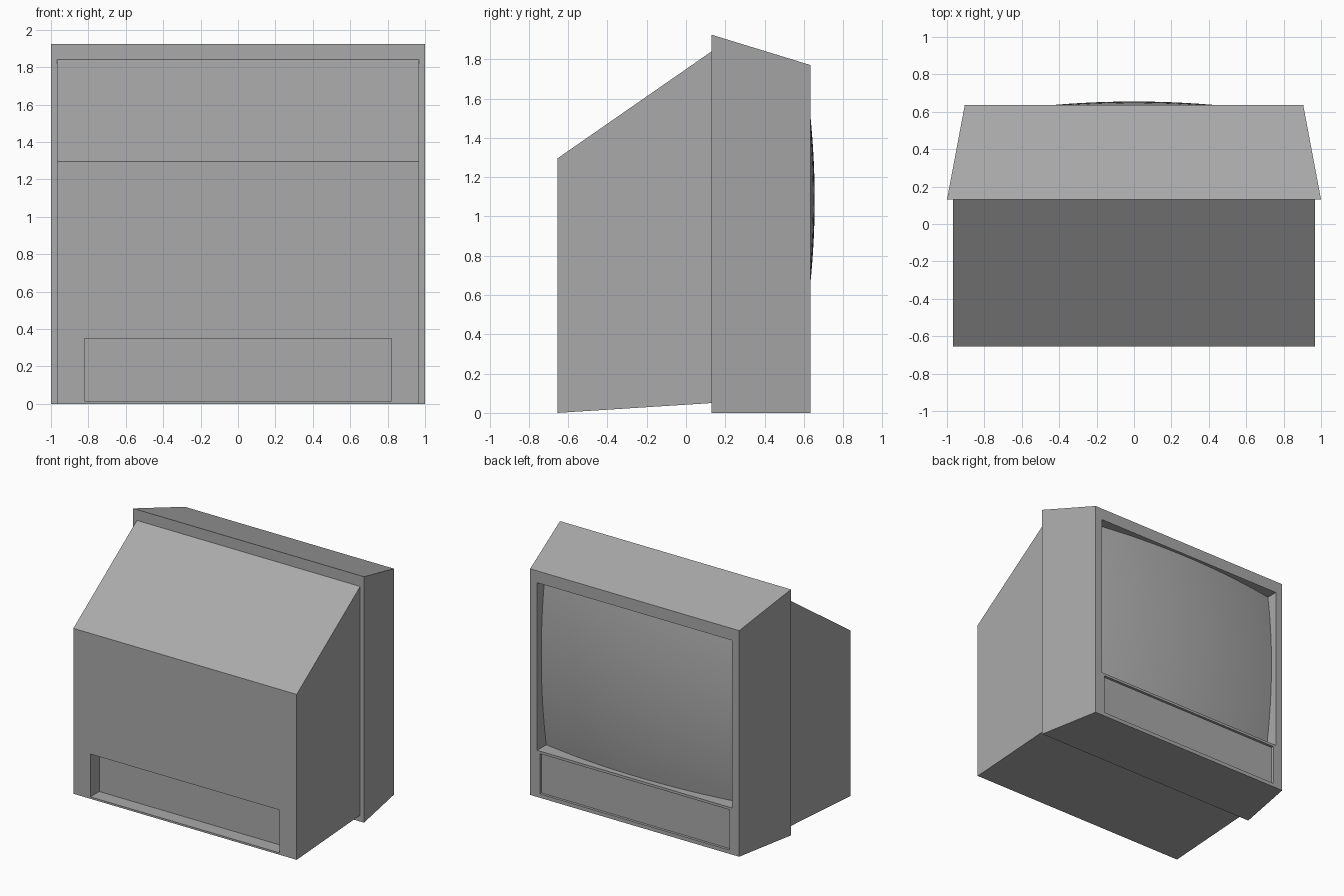
import bpy, bmesh

cube = bpy.data.objects.get("Cube")
if cube:
    bpy.data.objects.remove(cube, do_unlink=True)

# One plain grey for the whole set
grey = bpy.data.materials.new("mid grey")
grey.use_nodes = True
grey.diffuse_color = (0.4, 0.4, 0.4, 1)
bsdf = next(n for n in grey.node_tree.nodes if n.type == 'BSDF_PRINCIPLED')
bsdf.inputs["Base Color"].default_value = (0.4, 0.4, 0.4, 1)


def finish(name, bm):
    mesh = bpy.data.meshes.new(name)
    bm.to_mesh(mesh)
    bm.free()
    mesh.materials.append(grey)
    obj = bpy.data.objects.new(name, mesh)
    bpy.context.collection.objects.link(obj)
    return obj


def loft(name, front, back):
    """Six-sided block between two (half_width, y, z_low, z_high) rectangles."""
    bm = bmesh.new()
    rings = []
    for w, y, lo, hi in (front, back):
        corners = ((-w, lo), (w, lo), (w, hi), (-w, hi))
        rings.append([bm.verts.new((x, y, z)) for x, z in corners])
    a, b = rings
    bm.faces.new(a)
    bm.faces.new(b[::-1])
    for i in range(4):
        j = (i + 1) % 4
        bm.faces.new((a[j], a[i], b[i], b[j]))
    bmesh.ops.recalc_face_normals(bm, faces=bm.faces)
    return finish(name, bm)


def recess(obj, half_width, y0, y1, lo, hi):
    """Cut a rectangular pocket and discard the cutter."""
    cutter = loft("recess_cutter", (half_width, y0, lo, hi), (half_width, y1, lo, hi))
    cutter.hide_render = True
    mod = obj.modifiers.new("recess", 'BOOLEAN')
    mod.operation = 'DIFFERENCE'
    mod.solver = 'EXACT'
    mod.object = cutter
    bpy.context.view_layer.objects.active = obj
    bpy.ops.object.modifier_apply(modifier=mod.name)
    bpy.data.objects.remove(cutter, do_unlink=True)


# Sloping rear cabinet with its connector pocket
cabinet = loft("rear_cabinet", (0.967, -0.655, 0.0, 1.295), (0.967, 0.13, 0.05, 1.84))
recess(cabinet, 0.82, -0.8, -0.545, 0.015, 0.35)

# Tapered screen housing with screen opening and shallow control panel
housing = loft("screen_housing", (1.0, 0.13, 0.0, 1.925), (0.905, 0.635, 0.0, 1.77))
SCREEN_W, SCREEN_LO, SCREEN_HI = 0.845, 0.365, 1.677
recess(housing, SCREEN_W, 0.45, 0.8, SCREEN_LO, SCREEN_HI)
recess(housing, 0.82, 0.615, 0.8, 0.03, 0.345)

# Bulging picture tube glass
bm = bmesh.new()
bmesh.ops.create_grid(bm, x_segments=24, y_segments=20, size=1)
mid, half = (SCREEN_HI + SCREEN_LO) / 2, (SCREEN_HI - SCREEN_LO) / 2
for v in bm.verts:
    x, z = -v.co.x * SCREEN_W, mid + v.co.y * half
    v.co = (x, 0.655 - 0.1 * x * x - 0.12 * (z - 1.085) ** 2, z)
for f in bm.faces:
    f.smooth = True
finish("screen", bm)
